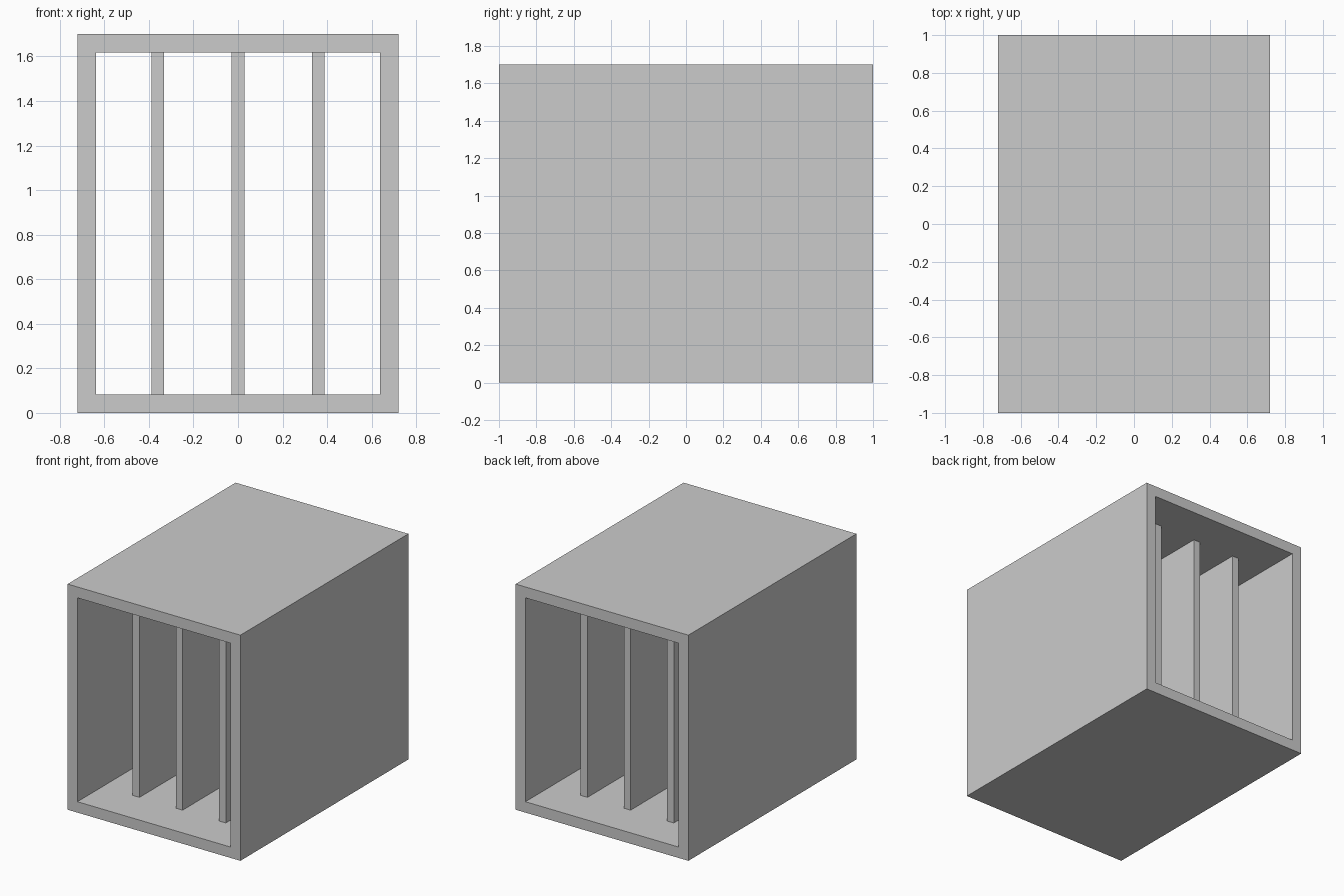
import bpy, bmesh

if "Cube" in bpy.data.objects:
    bpy.data.objects.remove(bpy.data.objects["Cube"])

W, D, H, WALL = 1.44, 2.0, 1.70, 0.082
FIN_W, FIN_D, SPACING = 0.057, 1.40, 0.36


def make_object(name, bm):
    bmesh.ops.recalc_face_normals(bm, faces=bm.faces)
    mesh = bpy.data.meshes.new(name)
    bm.to_mesh(mesh)
    bm.free()
    obj = bpy.data.objects.new(name, mesh)
    bpy.context.collection.objects.link(obj)
    return obj


def rect(bm, inset):
    """Rectangle of vertices on the front plane, inset from the outer size."""
    x = W / 2 - inset
    return [bm.verts.new((px, -D / 2, pz)) for px, pz in
            ((-x, inset), (x, inset), (x, H - inset), (-x, H - inset))]


# Open-ended rectangular housing: a frame extruded front to back
bm = bmesh.new()
outer, inner = rect(bm, 0), rect(bm, WALL)
for i in range(4):
    j = (i + 1) % 4
    bm.faces.new((outer[i], outer[j], inner[j], inner[i]))
ext = bmesh.ops.extrude_face_region(bm, geom=bm.faces[:], use_keep_orig=True)
moved = [g for g in ext["geom"] if isinstance(g, bmesh.types.BMVert)]
bmesh.ops.translate(bm, verts=moved, vec=(0, D, 0))
make_object("housing", bm)

# Vertical dividers, set back from both open ends
for name, x in (("left", -SPACING), ("middle", 0), ("right", SPACING)):
    bm = bmesh.new()
    bmesh.ops.create_cube(bm, size=1)
    bmesh.ops.scale(bm, verts=bm.verts, vec=(FIN_W, FIN_D, H - 2 * WALL))
    bmesh.ops.translate(bm, verts=bm.verts, vec=(x, 0, H / 2))
    make_object(name + "_divider", bm)
